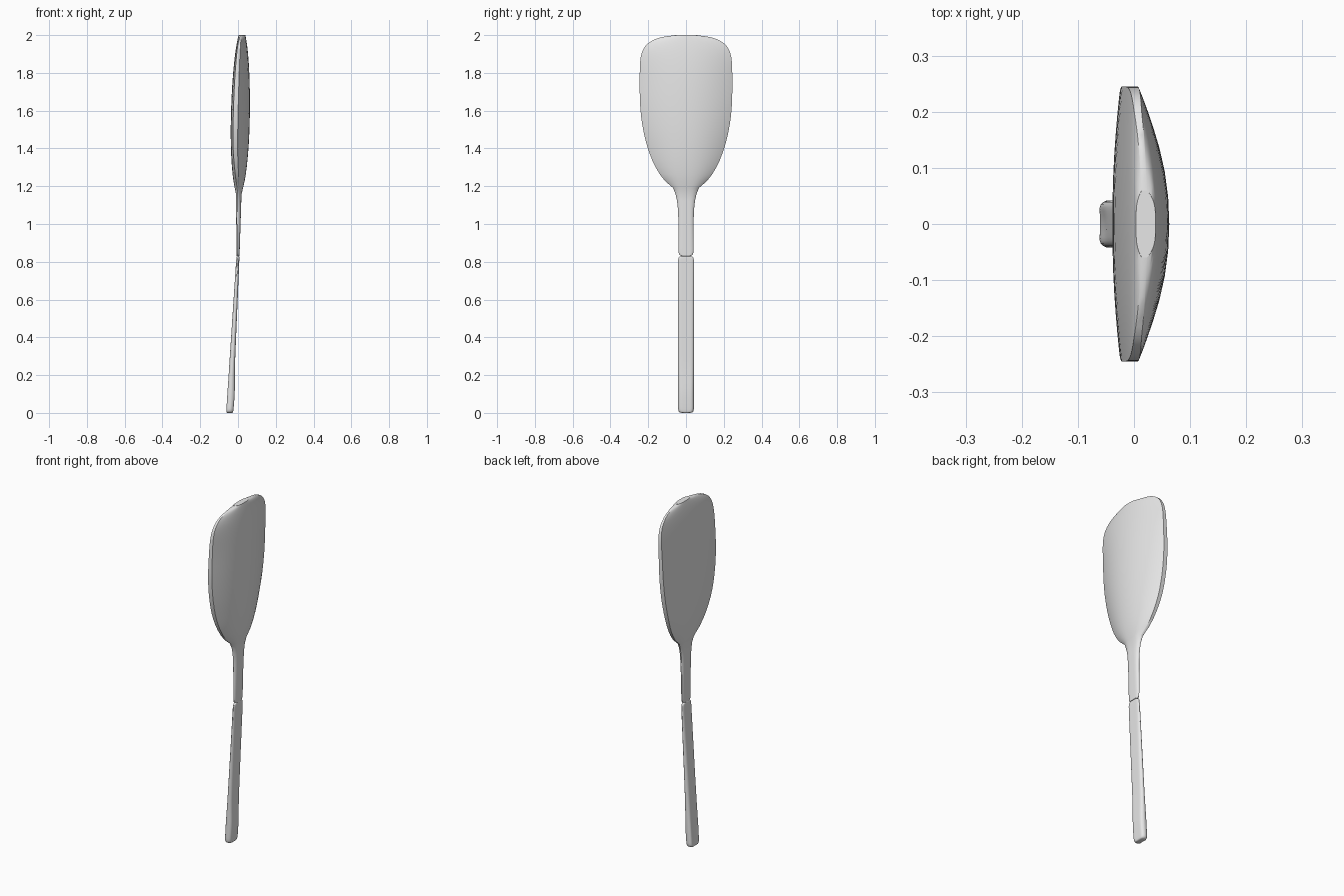
import bpy, bmesh, math

cube = bpy.data.objects.get("Cube")
if cube:
    bpy.data.objects.remove(cube, do_unlink=True)

LIGHT_GREY = (0.8, 0.8, 0.8, 1)
material = bpy.data.materials.new("light_grey")
material.use_nodes = True
material.diffuse_color = LIGHT_GREY
shader = material.node_tree.nodes["Principled BSDF"]
shader.inputs["Base Color"].default_value = LIGHT_GREY

HEIGHT = 2
HANDLE_TOP = 0.83
SIDE_STEPS = 16
LENGTH_STEPS = 48


def dome(distance, power, root):
    """Rounded falloff: full in the middle, nearly closed at distance one."""
    reach = min(abs(distance), 1)
    return max(1 - reach ** power, 0.001) ** root


def uneven(z, centre, below, above):
    """Distance from a centre, with a different radius on each side."""
    return (z - centre) / (above if z > centre else below)


def outline(z, half_width, half_depth, middle, rim, power, hollow):
    """Closed cross-section: two bulged faces that meet at a thin rim."""
    edge = half_depth / 4
    points = []
    for side in (1, -1):
        for step in range(SIDE_STEPS + 1):
            across = -side * math.cos(math.pi * step / SIDE_STEPS)
            bulge = 1 - abs(across) ** power
            start = rim + side * edge
            x = start + (middle + side * half_depth - start) * bulge
            if side < 0:
                x += hollow * (1 - across * across)
            points.append((x, across * half_width, z))
    return points


def loft(name, bottom, top, rule):
    """Skin the cross-sections given by a rule, closer together at the ends."""
    bm = bmesh.new()
    rings = []
    for step in range(LENGTH_STEPS + 1):
        along = (1 - math.cos(math.pi * step / LENGTH_STEPS)) / 2
        z = bottom + (top - bottom) * along
        rings.append([bm.verts.new(point) for point in outline(z, *rule(z))])
    for lower, upper in zip(rings, rings[1:]):
        for i in range(len(lower)):
            j = (i + 1) % len(lower)
            bm.faces.new((lower[i], lower[j], upper[j], upper[i]))
    bm.faces.new(rings[0])
    bm.faces.new(rings[-1])
    bmesh.ops.recalc_face_normals(bm, faces=bm.faces)
    mesh = bpy.data.meshes.new(name)
    bm.to_mesh(mesh)
    bm.free()
    mesh.materials.append(material)
    part = bpy.data.objects.new(name, mesh)
    bpy.context.collection.objects.link(part)
    bpy.ops.object.select_all(action="DESELECT")
    part.select_set(True)
    bpy.context.view_layer.objects.active = part
    bpy.ops.object.shade_smooth_by_angle(angle=math.radians(45))


def handle_rule(z):
    """Leaning flat bar with a thicker, slightly hollow grip at the bottom."""
    ends = dome(2 * z / HANDLE_TOP - 1, 50, 0.2)
    grip = math.exp(-(10 * z - 1) ** 2)
    half_width = 0.042 * ends
    half_depth = (0.018 - 0.012 * z + 0.005 * grip) * math.sqrt(ends)
    middle = 0.054 * z - 0.045
    return half_width, half_depth, middle, middle, 8, 0.008 * grip


def blade_rule(z):
    """Slim neck that flares into a broad blade with a blunt top."""
    flare = min((z - HANDLE_TOP) / 0.4, 1)
    neck_width = 0.04 * dome(1 - flare, 40, 0.2) + 0.05 * flare ** 6
    blade = uneven(z, 1.7, 0.53, 0.3)
    blade_width = 0.245 * (dome(blade, 6, 0.4) if blade > 0 else dome(blade, 2, 0.5))
    # Round the neck away under the top edge
    half_width = max(neck_width if z < 1.5 else 0.06, blade_width)
    neck_depth = 0.008 + 0.008 * flare
    blade_depth = 0.05 * dome(uneven(z, 1.55, 0.4, 0.48), 2, 0.5)
    half_depth = max(neck_depth, blade_depth)
    middle = 0.005 * flare + 0.02 * max(z - 1.2, 0)
    rim = middle - half_depth / 2 * min(half_width / 0.2, 1)
    power = 2 + 0.006 / half_width ** 2
    return half_width, half_depth, middle, rim, power, 0


loft("handle", 0, HANDLE_TOP, handle_rule)
loft("blade_and_neck", HANDLE_TOP, HEIGHT, blade_rule)
